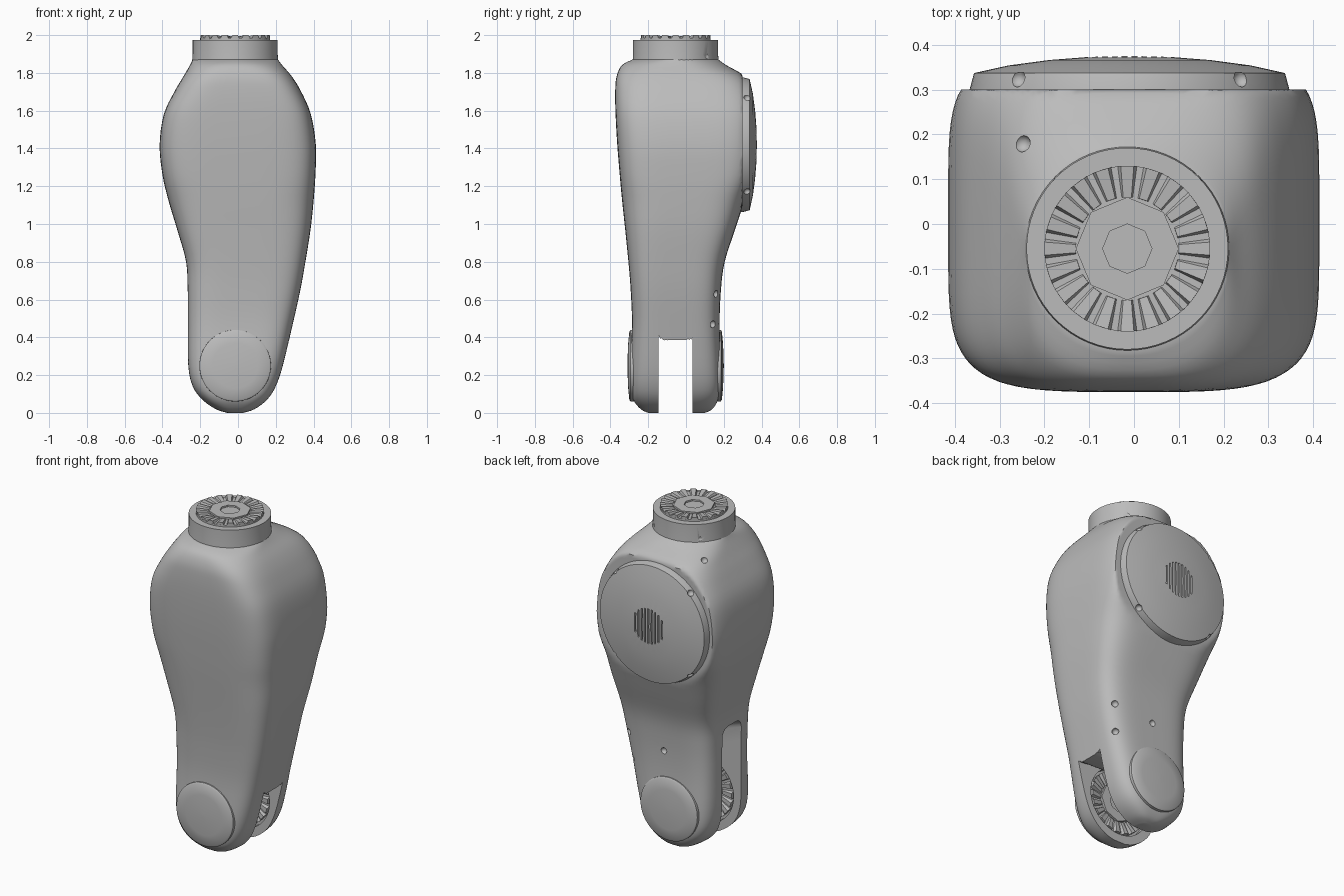
import bpy, bmesh, math
from mathutils import Matrix, Vector

if "Cube" in bpy.data.objects:
    bpy.data.objects.remove(bpy.data.objects["Cube"], do_unlink=True)

grey = bpy.data.materials.new("plain grey")
grey.use_nodes = True
colour = (0.5, 0.5, 0.5, 1)
grey.diffuse_color = colour
grey.node_tree.nodes["Principled BSDF"].inputs["Base Color"].default_value = colour

UP = Matrix()
BACK = Matrix.Rotation(-math.pi / 2, 4, 'X')
FRONT = Matrix.Rotation(math.pi / 2, 4, 'X')


def finish(name, bm, turn=UP, place=(0, 0, 0)):
    bmesh.ops.recalc_face_normals(bm, faces=bm.faces)
    bm.transform(Matrix.Translation(place) @ turn)
    mesh = bpy.data.meshes.new(name)
    bm.to_mesh(mesh)
    bm.free()
    mesh.materials.append(grey)
    obj = bpy.data.objects.new(name, mesh)
    bpy.context.collection.objects.link(obj)
    return obj


def smooth(obj, angle=35):
    bpy.ops.object.select_all(action='DESELECT')
    obj.select_set(True)
    bpy.context.view_layer.objects.active = obj
    bpy.ops.object.shade_smooth_by_angle(angle=math.radians(angle))


def cut(obj, *cutters):
    for cutter in cutters:
        mod = obj.modifiers.new("cut", 'BOOLEAN')
        mod.operation = 'DIFFERENCE'
        mod.solver = 'EXACT'
        mod.object = cutter
    graph = bpy.context.evaluated_depsgraph_get()
    baked = bpy.data.meshes.new_from_object(obj.evaluated_get(graph))
    obj.modifiers.clear()
    obj.data = baked
    for cutter in cutters:
        bpy.data.objects.remove(cutter, do_unlink=True)


def loft(bm, rings):
    rows = [[bm.verts.new(p) for p in ring] for ring in rings]
    n = len(rows[0])
    for a, b in zip(rows, rows[1:]):
        for i in range(n):
            j = (i + 1) % n
            bm.faces.new((a[i], a[j], b[j], b[i]))
    bm.faces.new(rows[0])
    bm.faces.new(rows[-1])


def lathe(name, profile, turn, place, sides=64):
    bm = bmesh.new()
    steps = [2 * math.pi * i / sides for i in range(sides)]
    loft(bm, [[(r * math.cos(t), r * math.sin(t), h) for t in steps] for r, h in profile])
    return finish(name, bm, turn, place)


def dimples(name, spots, radius):
    bm = bmesh.new()
    for spot in spots:
        bmesh.ops.create_icosphere(bm, subdivisions=2, radius=radius,
                                   matrix=Matrix.Translation(spot))
    return finish(name, bm)


def toothed_ring(name, turn, place, height, count=20):
    # Radial wedge teeth around an eight-sided hub with a hexagonal socket
    bm = bmesh.new()
    step = 2 * math.pi / count
    for k in range(count):
        ends = []
        for r, top in ((0.115, height * 0.6), (0.185, height)):
            for side, h in ((-1, 0), (1, 0), (0.6, top), (-0.6, top)):
                t = step * (k + side * 0.42)
                ends.append((r * math.cos(t), r * math.sin(t), h))
        loft(bm, [ends[:4], ends[4:]])
    finish(name + "_teeth", bm, turn, place)
    lathe(name + "_plate", [(0.185, -0.01), (0.185, height * 0.3)], turn, place)
    lathe(name + "_hub", [(0.115, 0), (0.115, height * 0.8), (0.055, height * 0.8),
                          (0.055, height * 0.35)], turn, place, 8)


# Shell sections: height, right edge, left edge, front, back, squareness
SECTIONS = [
    (0, -.06, .03, -.2, .1, 3),
    (.02, -.12, .09, -.24, .14, 3.5),
    (.07, -.19, .155, -.28, .17, 4),
    (.14, -.24, .2, -.293, .183, 4.5),
    (.25, -.264, .238, -.295, .185, 4.5),
    (.47, -.266, .29, -.286, .178, 4.5),
    (.65, -.267, .33, -.293, .185, 4.5),
    (.8, -.275, .357, -.305, .205, 4.5),
    (.97, -.322, .384, -.322, .26, 4.5),
    (1.12, -.367, .4, -.338, .31, 4.5),
    (1.26, -.4, .41, -.351, .36, 5),
    (1.42, -.415, .412, -.364, .38, 5),
    (1.58, -.393, .386, -.373, .38, 5),
    (1.7, -.337, .335, -.375, .36, 4.5),
    (1.78, -.29, .286, -.368, .315, 3.8),
    (1.84, -.255, .235, -.34, .215, 2.8),
    (1.87, -.24, .212, -.285, .172, 2),
]


def spline(p0, p1, p2, p3, t):
    return [b + 0.5 * t * (c - a + t * (2 * a - 5 * b + 4 * c - d + t * (3 * (b - c) + d - a)))
            for a, b, c, d in zip(p0, p1, p2, p3)]


def section(z, xl, xr, yf, yb, n, sides=80):
    ring = []
    for i in range(sides):
        t = 2 * math.pi * (i + 0.5) / sides
        c, s = math.cos(t), math.sin(t)
        x = (xl + xr) / 2 + (xr - xl) / 2 * math.copysign(abs(c) ** (2 / n), c)
        y = (yf + yb) / 2 + (yb - yf) / 2 * math.copysign(abs(s) ** (2 / n), s)
        ring.append((x, min(y, 0.3), z))
    return ring


rings = []
last = len(SECTIONS) - 1
for i in range(last):
    four = [SECTIONS[min(max(i + k, 0), last)] for k in (-1, 0, 1, 2)]
    rings += [section(*spline(*four, t / 4)) for t in range(4)]
rings.append(section(*SECTIONS[-1]))
bm = bmesh.new()
loft(bm, rings)
shell = finish("arm_shell", bm)

# Fork slot, climbing higher on the right side than on the left
bm = bmesh.new()
outline = [(.6, -.2), (.6, .385), (.12, .385), (-.16, .7), (-.6, .86), (-.6, -.2)]
loft(bm, [[(x, y, z) for x, z in outline] for y in (-.145, .035)])
rims = [e for e in bm.edges if min(v.co.z for v in e.verts) > 0
        and abs(e.verts[0].co.y - e.verts[1].co.y) < 0.01]
bmesh.ops.bevel(bm, geom=rims, offset=0.05, segments=5, profile=0.5, affect='EDGES')
slot = finish("slot_cutter", bm)

JOINT = Vector((-0.015, 0, 0.25))
recess = lathe("recess_cutter", [(.2, -.18), (.2, .07)], BACK, JOINT)
screws = dimples("screw_cutter", [
    (.31, .26, 1.17), (-.31, .26, 1.17), (.27, .16, .63), (.25, .14, .47),
    (.02, .285, .95), (.02, .185, .59), (-.25, .18, 1.81)], 0.02)
cut(shell, slot, recess, screws)
smooth(shell)

# Neck collar with screw dimples
NECK = Vector((-0.015, -0.055, 0))
neck = lathe("neck_collar", [(.23, 1.8), (.228, 1.86), (.225, 1.9), (.225, 1.975)], UP, NECK)
cut(neck, dimples("neck_cutter", [(.15, .12, 1.89), (-.18, .12, 1.89)], 0.02))
smooth(neck)

# Toothed couplings on the neck and inside both fork prongs
toothed_ring("neck_coupling", UP, NECK + Vector((0, 0, 1.979)), 0.021)
toothed_ring("front_prong_coupling", BACK, JOINT + Vector((0, -.178, 0)), 0.03)
toothed_ring("back_prong_coupling", FRONT, JOINT + Vector((0, .068, 0)), 0.03)

# Shallow domed caps on the outside of the joint
for name, turn, y in (("front_joint_cap", FRONT, -.29), ("back_joint_cap", BACK, .18)):
    smooth(lathe(name, [(.19, -.03), (.189, .004), (.18, .01), (.12, .016), (.05, .019),
                        (.005, .02)], turn, JOINT + Vector((0, y, 0))))

# Large back cover with vent slits and rim notches
HUB = Vector((-0.01, 0, 1.42))
cover = lathe("back_cover", [(.36, .24), (.357, .3), (.347, .337), (.27, .354), (.18, .366),
                             (.09, .373), (.005, .375)], BACK, HUB, 96)
bm = bmesh.new()
for k in range(-4, 5):
    size = (0.009, 0.04, 2 * math.sqrt(0.011 - (k * 0.022) ** 2))
    bmesh.ops.create_cube(bm, size=1, matrix=Matrix.Translation(HUB + Vector((k * .022, .375, 0)))
                          @ Matrix.Diagonal((*size, 1)))
vents = finish("vent_cutter", bm)
notches = dimples("notch_cutter", [HUB + Vector((x, .325, z))
                                   for x in (-.25, .25) for z in (-.25, .25)], 0.02)
cut(cover, vents, notches)
smooth(cover, 25)
